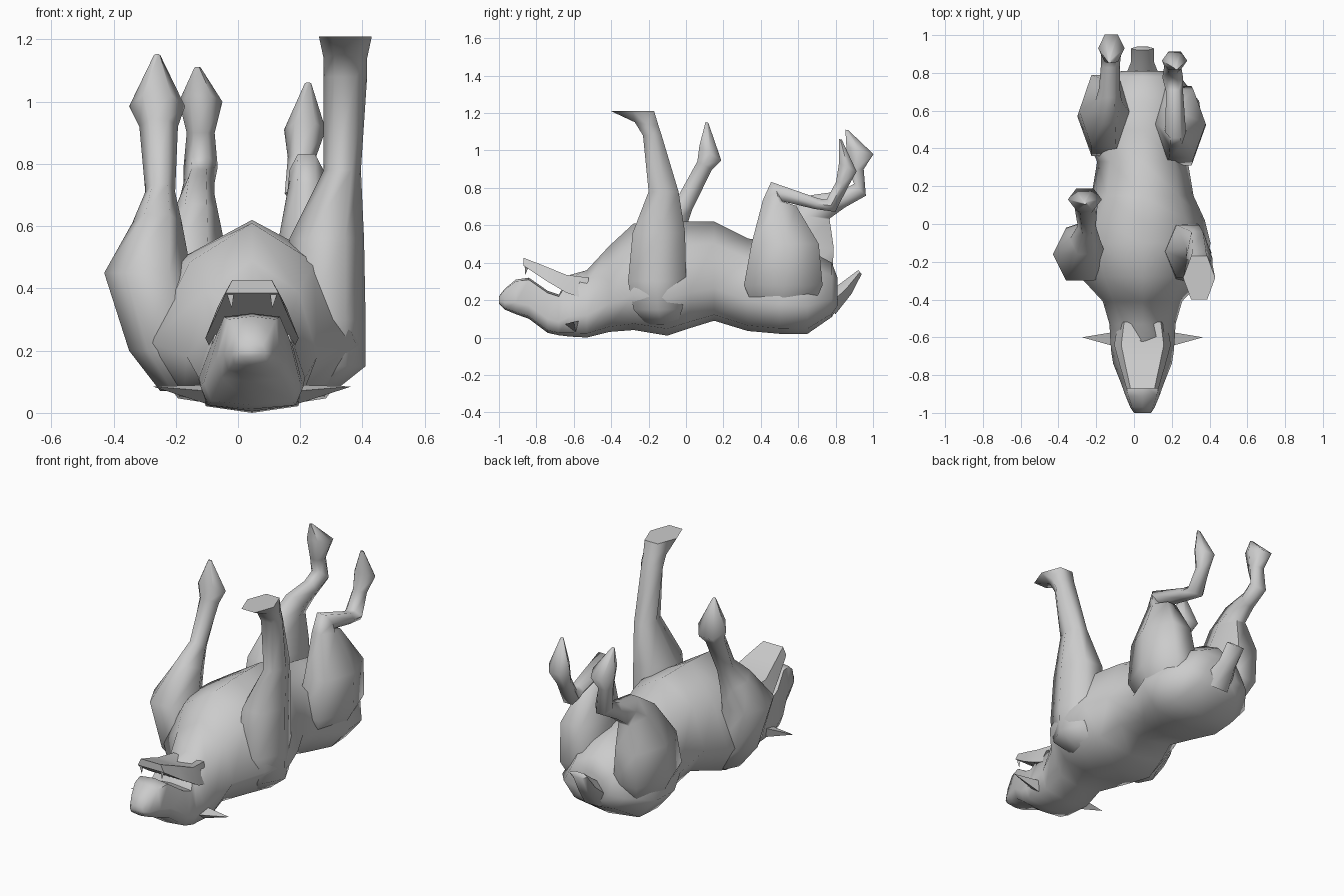
import bpy, bmesh
from math import sin, cos, pi, radians
from mathutils import Vector

CX = 0.045  # the animal's mid-line


def skin(name, rings, angle=70):
    """Join equal-sized rings of points into one closed, softly shaded mesh."""
    bm = bmesh.new()
    loops = [[bm.verts.new(p) for p in r] for r in rings]
    n = len(loops[0])
    for a, b in zip(loops, loops[1:]):
        for i in range(n):
            bm.faces.new((a[i], a[(i + 1) % n], b[(i + 1) % n], b[i]))
    bm.faces.new(loops[0][::-1])
    bm.faces.new(loops[-1])
    bmesh.ops.recalc_face_normals(bm, faces=bm.faces)
    me = bpy.data.meshes.new(name)
    bm.to_mesh(me)
    bm.free()
    ob = bpy.data.objects.new(name, me)
    bpy.context.collection.objects.link(ob)
    bpy.context.view_layer.objects.active = ob
    bpy.ops.object.select_all(action='DESELECT')
    ob.select_set(True)
    bpy.ops.object.shade_smooth_by_angle(angle=radians(angle))
    return ob


def limb(name, stations, n=6):
    """Stations: x, y, z, half width, half depth, tilt in degrees about x."""
    rings = []
    for x, y, z, rx, ry, t in stations:
        t = radians(t)
        ring = []
        for i in range(n):
            a = 2 * pi * i / n
            d = ry * sin(a) / sin(pi / 3)
            ring.append((x + rx * cos(a), y + d * cos(t), z + d * sin(t)))
        rings.append(ring)
    return skin(name, rings)


def trunk_ring(y, zb, zt, w, wt, side=.78):
    """Eight-sided section: flat back below, keeled belly above."""
    h = zt - zb
    if y < -.6:
        side = .95  # flat roof of the mouth
    wb = .85 * w if y < -.45 else .66 * w
    half = [(wb, zb + .06 * h), (w, zb + .33 * h), (wt, zb + side * h)]
    pts = [(0, zb)] + half + [(0, zt)] + [(-x, z) for x, z in half[::-1]]
    return [(CX + x, y, z) for x, z in pts]


# Muzzle, head, neck and torso: y, low z, high z, half width, upper half width
trunk = [
    (-1.0, .18, .22, .045, .035),
    (-.97, .15, .26, .065, .055),
    (-.91, .125, .31, .09, .075),
    (-.84, .10, .32, .115, .09),
    (-.74, .025, .25, .155, .12),
    (-.68, .012, .23, .165, .13),
    (-.62, .005, .335, .17, .10),
    (-.53, 0, .36, .175, .12),
    (-.41, .03, .49, .21, .15),
    (-.28, .04, .61, .33, .20),
    (-.10, .01, .62, .36, .25),
    (.02, .05, .62, .33, .23),
    (.15, .09, .62, .27, .19),
    (.33, .035, .53, .24, .17),
    (.50, .02, .50, .32, .20),
    (.65, .02, .47, .30, .18),
    (.78, .11, .40, .20, .13),
    (.81, .16, .32, .11, .07),
]
skin("body", [trunk_ring(*t) for t in trunk])


# Open lower jaw, widening back into the throat
def box_ring(y, z, w, h):
    return [(CX - w, y, z), (CX + w, y, z),
            (CX + w * .75, y, z + h), (CX - w * .75, y, z + h)]


skin("lower_jaw", [box_ring(-.52, .20, .13, .12), box_ring(-.64, .24, .15, .095),
                   box_ring(-.75, .305, .12, .075), box_ring(-.87, .385, .085, .042)], 40)

# Ears and teeth, one on each side
for s, side in ((-1, "left"), (1, "right")):
    root = [Vector((CX + s * .14, -.65, .07)), Vector((CX + s * .15, -.59, .03)),
            Vector((CX + s * .14, -.57, .09))]
    tip = Vector((CX + s * .32, -.60, .085))
    skin("ear_" + side, [root, [tip.lerp(p, .02) for p in root]], 30)
    base = [Vector((CX + s * .07 + dx, -.85 + dy, .39))
            for dx, dy in ((-.013, -.013), (.013, -.013), (0, .015))]
    point = Vector((CX + s * .065, -.86, .335))
    skin("tooth_" + side, [base, [point.lerp(p, .05) for p in base]], 30)

# Front legs: right one straight up, left one bent
limb("front_leg_right", [
    (.23, -.13, .07, .08, .08, 0), (.28, -.15, .15, .13, .13, 0),
    (.28, -.155, .30, .13, .155, 0), (.285, -.145, .56, .12, .14, 0),
    (.335, -.12, .78, .06, .08, 0), (.345, -.18, 1.08, .07, .05, 0),
    (.345, -.21, 1.14, .07, .065, -10), (.345, -.285, 1.21, .085, .115, 0)])
limb("front_leg_left", [
    (-.17, -.14, .07, .08, .08, 0), (-.23, -.16, .20, .12, .13, 0),
    (-.29, -.16, .45, .14, .14, 0), (-.26, -.08, .61, .08, .085, -20),
    (-.25, -.01, .71, .048, .05, -30), (-.255, .10, .92, .062, .045, -30),
    (-.26, .13, .985, .09, .07, -33), (-.26, .112, 1.15, .01, .008, -20)])

# Hind legs: heavy thigh, folded knee, hock and paw
limb("hind_leg_right", [
    (.18, .52, .07, .08, .12, 0), (.23, .52, .28, .15, .21, 0),
    (.25, .53, .50, .13, .18, 0), (.22, .50, .72, .06, .09, -10),
    (.22, .485, .78, .055, .06, -60), (.215, .70, .715, .045, .03, -110),
    (.205, .775, .705, .055, .04, -55), (.205, .835, .82, .045, .035, -20),
    (.215, .865, .91, .067, .052, -25), (.225, .825, 1.06, .01, .008, -10)])
limb("hind_leg_left", [
    (-.10, .54, .07, .08, .12, 0), (-.15, .57, .28, .15, .21, 0),
    (-.16, .60, .48, .13, .19, 0), (-.135, .65, .65, .07, .12, -10),
    (-.13, .72, .70, .055, .08, -50), (-.125, .84, .74, .05, .045, -75),
    (-.12, .93, .79, .055, .045, -45), (-.12, .91, .90, .045, .04, 0),
    (-.12, .93, 1.0, .07, .075, -15), (-.13, .86, 1.11, .01, .008, -10)])

# Short flat tail, waisted in the middle
limb("tail", [(CX, .76, .17, .10, .06, -50), (CX, .86, .265, .06, .04, -50),
              (CX, .93, .35, .06, .014, -50)])
